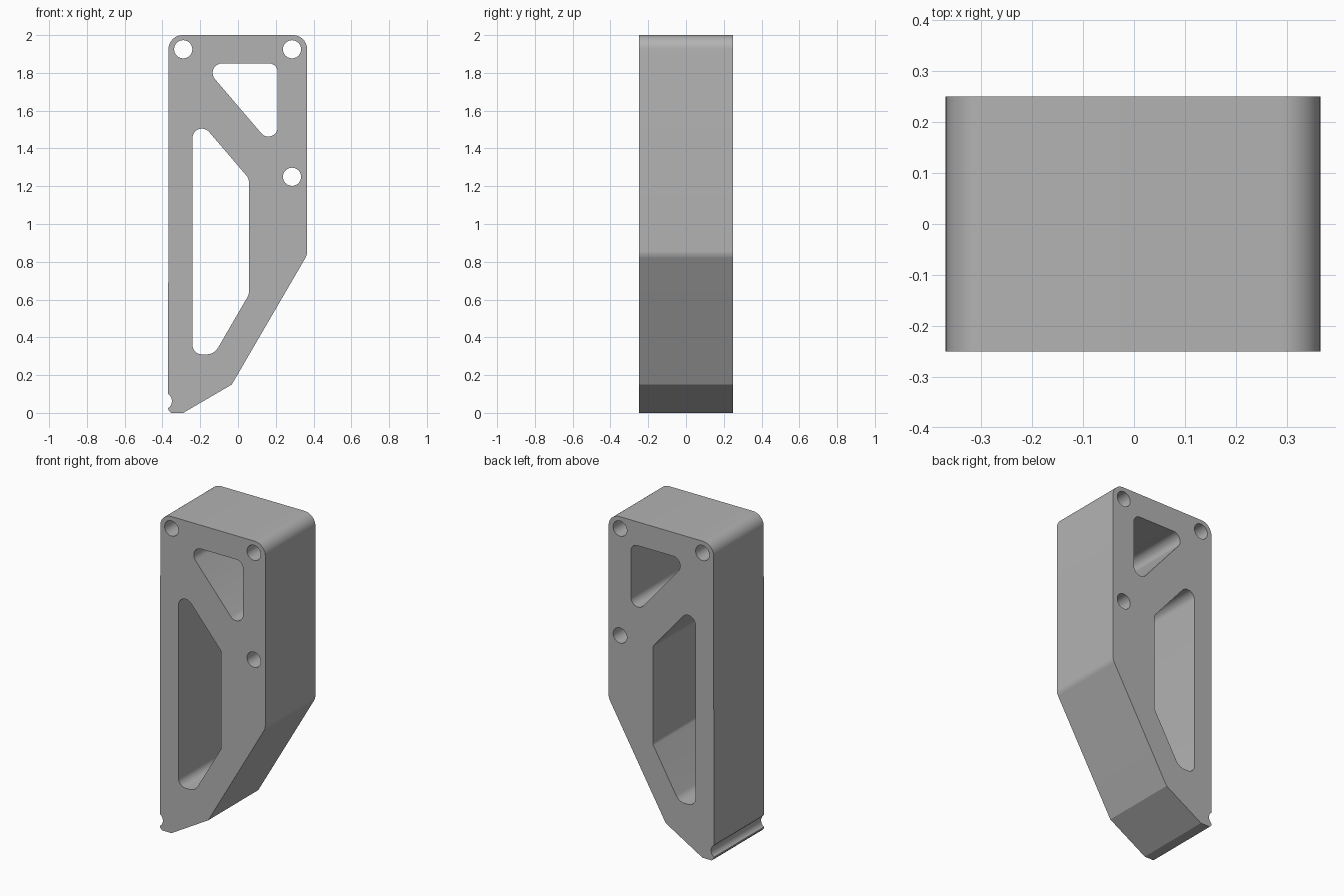
import bpy, bmesh
from math import radians, pi, cos, sin, tan
from mathutils import Vector

cube = bpy.data.objects.get("Cube")
if cube:
    bpy.data.objects.remove(cube, do_unlink=True)

HALF_DEPTH = 0.25


def arc(cx, cz, r, start, end, steps):
    """Points along a circular arc, angles in degrees."""
    angles = [radians(start + (end - start) * i / steps) for i in range(steps + 1)]
    return [Vector((cx + r * cos(a), cz + r * sin(a))) for a in angles]


def rounded(corners, steps=10):
    """Outline from (x, z, radius) corners, each replaced by a fillet."""
    out = []
    for i, (x, z, r) in enumerate(corners):
        p = Vector((x, z))
        if r == 0:
            out.append(p)
            continue
        before = (Vector(corners[i - 1][:2]) - p).normalized()
        after = (Vector(corners[(i + 1) % len(corners)][:2]) - p).normalized()
        half = before.angle(after) / 2
        centre = p + (before + after).normalized() * (r / sin(half))
        start = p + before * (r / tan(half)) - centre
        end = p + after * (r / tan(half)) - centre
        sweep = start.angle(end)
        for k in range(steps + 1):
            t = k / steps
            out.append(centre + (start * sin((1 - t) * sweep) + end * sin(t * sweep)) / sin(sweep))
    return out


# Outer silhouette, with the small concave notch near the foot
notch = [(p.x, p.y, 0) for p in arc(-0.395, 0.062, 0.045, -56, 56, 12)]
outer = rounded([
    (-0.355, 0, 0), (-0.368, 0.013, 0), *notch,
    (-0.368, 2, 0.075), (0.366, 2, 0.075), (0.366, 0.836, 0.075),
    (-0.033, 0.15, 0), (-0.29, 0, 0)])

# Lightening windows and bolt holes
upper_window = rounded([(-0.193, 1.85, 0.05), (0.21, 1.85, 0.045), (0.21, 1.379, 0.049)])
lower_window = rounded([
    (-0.241, 1.59, 0.05), (0.057, 1.242, 0.04), (0.057, 0.625, 0.04),
    (-0.126, 0.31, 0.07), (-0.241, 0.31, 0.05)])
bolt_holes = [arc(x, z, 0.048, 0, 352.5, 47)
              for x, z in [(-0.29, 1.925), (0.286, 1.925), (0.286, 1.25)]]

# Filled and extruded profile
curve = bpy.data.curves.new("bracket_profile", "CURVE")
curve.dimensions = "2D"
curve.fill_mode = "BOTH"
curve.extrude = HALF_DEPTH
for outline in [outer, upper_window, lower_window, *bolt_holes]:
    spline = curve.splines.new("POLY")
    spline.points.add(len(outline) - 1)
    for point, p in zip(spline.points, outline):
        point.co = (p.x, p.y, 0, 1)
    spline.use_cyclic_u = True

profile = bpy.data.objects.new("bracket_profile", curve)
profile.rotation_euler.x = pi / 2
bpy.context.collection.objects.link(profile)
bpy.context.view_layer.update()
depsgraph = bpy.context.evaluated_depsgraph_get()
mesh = bpy.data.meshes.new_from_object(profile.evaluated_get(depsgraph))
mesh.transform(profile.matrix_world)
bpy.data.objects.remove(profile, do_unlink=True)

# Weld the caps to the walls
bm = bmesh.new()
bm.from_mesh(mesh)
bmesh.ops.remove_doubles(bm, verts=bm.verts, dist=0.0001)
bmesh.ops.recalc_face_normals(bm, faces=bm.faces)
bm.to_mesh(mesh)
bm.free()

# Single grey finish
grey = bpy.data.materials.new("plain_grey")
grey.use_nodes = True
colour = (0.45, 0.45, 0.45, 1)
grey.diffuse_color = colour
grey.node_tree.nodes["Principled BSDF"].inputs["Base Color"].default_value = colour
mesh.materials.clear()
mesh.materials.append(grey)

bracket = bpy.data.objects.new("bracket_body", mesh)
bpy.context.collection.objects.link(bracket)
bpy.ops.object.select_all(action="DESELECT")
bracket.select_set(True)
bpy.context.view_layer.objects.active = bracket
bpy.ops.object.shade_smooth_by_angle(angle=radians(25))
